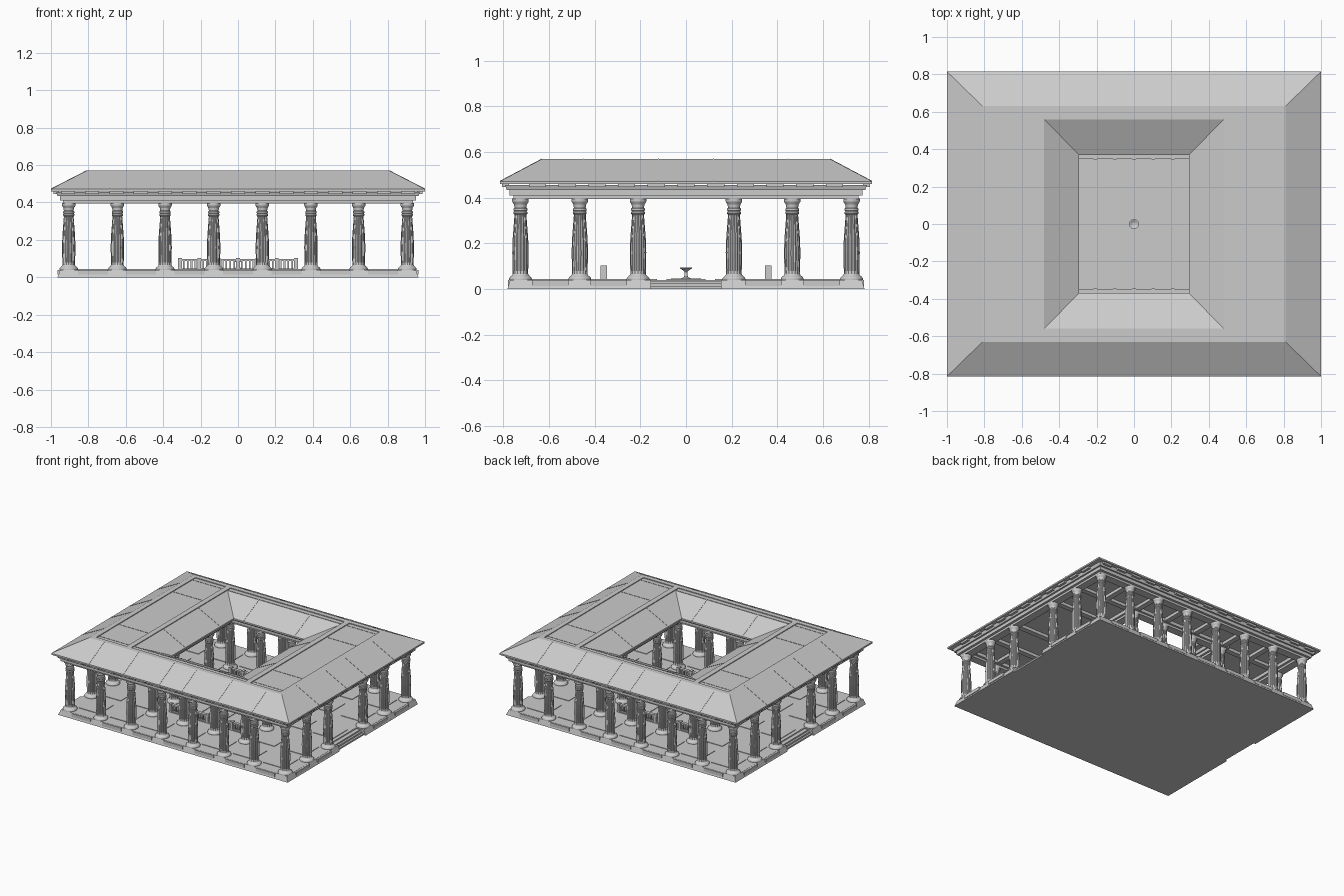
import bpy, bmesh, math
from mathutils import Vector

if "Cube" in bpy.data.objects:
    bpy.data.objects.remove(bpy.data.objects["Cube"])

stone = bpy.data.materials.new("grey_stone")
stone.use_nodes = True
GREY = (0.6, 0.6, 0.6, 1)
stone.diffuse_color = GREY
stone.node_tree.nodes["Principled BSDF"].inputs["Base Color"].default_value = GREY


def finish(bm, name):
    bmesh.ops.recalc_face_normals(bm, faces=bm.faces)
    mesh = bpy.data.meshes.new(name)
    bm.to_mesh(mesh)
    bm.free()
    mesh.materials.append(stone)
    obj = bpy.data.objects.new(name, mesh)
    bpy.context.collection.objects.link(obj)
    return obj


def add_box(bm, x, y, z, sx, sy, sz):
    """Box centred on x, y with its underside at z."""
    verts = bmesh.ops.create_cube(bm, size=1)["verts"]
    for v in verts:
        v.co = Vector((v.co.x * sx + x, v.co.y * sy + y, (v.co.z + 0.5) * sz + z))


def boxes(name, items):
    bm = bmesh.new()
    for item in items:
        add_box(bm, *item)
    return finish(bm, name)


def frame(name, loops):
    """Rectangular ring whose closed cross-section is a list of half sizes and heights."""
    bm = bmesh.new()
    rows = [[bm.verts.new((sx * hx, sy * hy, z))
             for sx, sy in ((1, 1), (-1, 1), (-1, -1), (1, -1))] for hx, hy, z in loops]
    for a, b in zip(rows, rows[1:] + rows[:1]):
        for i in range(4):
            j = (i + 1) % 4
            bm.faces.new((a[i], a[j], b[j], b[i]))
    return finish(bm, name)


def beam_frame(name, hx, hy, half, z0, z1):
    return frame(name, [(hx + half, hy + half, z0), (hx + half, hy + half, z1),
                        (hx - half, hy - half, z1), (hx - half, hy - half, z0)])


def lathe(name, profile, sides, flute=0.0, fluted=()):
    bm = bmesh.new()
    rows = []
    for k, (r, z) in enumerate(profile):
        row = []
        for i in range(sides):
            rad = r * (1 - flute) if k in fluted and i % 2 else r
            a = 2 * math.pi * i / sides
            row.append(bm.verts.new((rad * math.cos(a), rad * math.sin(a), z)))
        rows.append(row)
    for a, b in zip(rows, rows[1:]):
        for i in range(sides):
            j = (i + 1) % sides
            bm.faces.new((a[i], a[j], b[j], b[i]))
    bm.faces.new(rows[0])
    bm.faces.new(rows[-1])
    return finish(bm, name)


# Column grid
XS = [-0.905, -0.645, -0.39, -0.13, 0.13, 0.39, 0.645, 0.905]
YS = [-0.725, -0.465, -0.21, 0.21, 0.465, 0.725]
BAYS_X = [(a + b) / 2 for a, b in zip(XS, XS[1:])]
BAYS_Y = [(a + b) / 2 for a, b in zip(YS, YS[1:])]
FLOOR = 0.04

# Platform, notched on both sides for the steps
bm = bmesh.new()
quarter = [(0.9, 0.155), (0.965, 0.155), (0.965, 0.782)]
outline = quarter + [(-x, y) for x, y in reversed(quarter)]
outline += [(-x, -y) for x, y in outline]
base = bm.faces.new([bm.verts.new((x, y, 0)) for x, y in outline])
top = bmesh.ops.extrude_face_region(bm, geom=[base])["geom"]
for v in top:
    if isinstance(v, bmesh.types.BMVert):
        v.co = Vector((v.co.x * 0.985, v.co.y * 0.985, FLOOR))
finish(bm, "platform")

boxes("side_steps", [(s * (0.89 + d / 2), 0, 0, d, 0.31, h)
                     for s in (-1, 1) for d, h in ((0.03, 0.034), (0.045, 0.024), (0.06, 0.012))])

# Raised panels on the platform edges, between the columns
panels = [(x, s * 0.77, 0.014, 0.16, 0.02, 0.025) for x in BAYS_X for s in (-1, 1)]
panels += [(s * 0.955, y, 0.014, 0.02, 0.16, 0.025)
           for y in BAYS_Y if abs(y) > 0.1 for s in (-1, 1)]
boxes("platform_panels", panels)

# Floor slabs of the courtyard and galleries
slabs = [(x, y, FLOOR, 0.145, 0.145, 0.004) for x in (-0.2, 0, 0.2) for y in (-0.2, 0, 0.2)]
slabs += [(x, y, FLOOR, 0.17, 0.17, 0.004) for x in BAYS_X for y in BAYS_Y
          if abs(x) > 0.4 or abs(y) > 0.5]
boxes("floor_slabs", slabs)

# Fluted columns on the outer edge and round the courtyard
profile = [(0.05, 0.04), (0.05, 0.046), (0.046, 0.053), (0.037, 0.06), (0.034, 0.066),
           (0.034, 0.08), (0.036, 0.16), (0.034, 0.22), (0.026, 0.325),
           (0.03, 0.33), (0.03, 0.338), (0.027, 0.341), (0.03, 0.344), (0.03, 0.352),
           (0.026, 0.356), (0.028, 0.37), (0.036, 0.383), (0.036, 0.396)]
column = lathe("column", profile, 32, 0.09, (5, 6, 7, 8))
spots = [(x, y) for x in XS for y in YS
         if abs(x) > 0.9 or abs(y) > 0.7
         or (abs(x) < 0.4 and abs(y) < 0.5 and (abs(x) > 0.3 or abs(y) > 0.4))]
column.location = (*spots[0], 0)
for x, y in spots[1:]:
    twin = column.copy()
    twin.location = (x, y, 0)
    bpy.context.collection.objects.link(twin)

# Beams on top of the columns
beam_frame("outer_lower_beam", 0.905, 0.725, 0.03, 0.394, 0.412)
beam_frame("outer_beam", 0.905, 0.725, 0.048, 0.41, 0.436)
beam_frame("inner_lower_beam", 0.39, 0.465, 0.03, 0.394, 0.412)
beam_frame("inner_beam", 0.39, 0.465, 0.045, 0.41, 0.436)
frame("cornice", [(0.965, 0.785, 0.434), (0.972, 0.792, 0.456),
                  (0.33, 0.405, 0.456), (0.335, 0.41, 0.434)])
cross = [(s * 0.648, y, 0.412, 0.5, 0.04, 0.026) for s in (-1, 1) for y in YS[1:-1]]
cross += [(x, s * 0.595, 0.412, 0.04, 0.25, 0.026) for s in (-1, 1) for x in XS[1:-1]]
boxes("ceiling_beams", cross)

# Blocks under the eaves
blocks = [(i * 0.13, s * 0.79, 0.446, 0.075, 0.03, 0.017) for i in range(-7, 8) for s in (-1, 1)]
blocks += [(s * 0.972, i * 0.13, 0.446, 0.03, 0.075, 0.017) for i in range(-5, 6) for s in (-1, 1)]
boxes("eave_blocks", blocks)

# Roof with outer slope, sunken flat top and slope down to the courtyard
frame("roof", [(1, 0.815, 0.46), (1, 0.815, 0.472), (0.81, 0.63, 0.57), (0.775, 0.595, 0.57),
               (0.775, 0.595, 0.564), (0.48, 0.56, 0.564), (0.295, 0.37, 0.472),
               (0.295, 0.37, 0.46)])
boxes("roof_curbs", [(s * 0.5, 0, 0.56, 0.04, 1.19, 0.01) for s in (-1, 1)])

# Thin seams between the roof slabs
bm = bmesh.new()


def seam(p, q):
    p, q = Vector(p), Vector(q)
    side = (q - p).cross(Vector((0, 0, 1))).normalized() * 0.002
    lift = Vector((0, 0, 0.002))
    ends = [[bm.verts.new(c + o) for o in (side - lift, side + lift, lift - side, -side - lift)]
            for c in (p, q)]
    a, b = ends
    for i in range(4):
        j = (i + 1) % 4
        bm.faces.new((a[i], a[j], b[j], b[i]))
    bm.faces.new(a)
    bm.faces.new(b)


for s in (-1, 1):
    for t in (-1, 1):
        for x in (0.095, 0.395, 0.685):
            seam((t * x, s * 0.815, 0.472), (t * x, s * 0.63, 0.57))
        for y in (0.12, 0.45):
            seam((s, t * y, 0.472), (s * 0.81, t * y, 0.57))
        seam((t * 0.215, s * 0.56, 0.564), (t * 0.215, s * 0.37, 0.472))
        seam((s * 0.48, t * 0.21, 0.564), (s * 0.295, t * 0.21, 0.472))
        seam((s * 0.52, t * 0.325, 0.564), (s * 0.775, t * 0.325, 0.564))
    seam((-0.775, s * 0.56, 0.564), (0.775, s * 0.56, 0.564))
finish(bm, "roof_seams")

# Balustrades at the front and back of the courtyard
rails = []
for s in (-1, 1):
    y = s * 0.36
    rails += [(0, y, FLOOR, 0.63, 0.03, 0.008), (0, y, 0.088, 0.63, 0.024, 0.01)]
    rails += [(i * 0.1033, y, FLOOR, 0.02, 0.03, 0.064) for i in range(-3, 4)]
    rails += [(i * 0.0207, y, FLOOR, 0.009, 0.012, 0.05) for i in range(-15, 16)]
    rails += [(0, s * 0.32, FLOOR, 0.6, 0.03, 0.003)]
boxes("balustrades", rails)

# Fountain in the middle of the courtyard
lathe("fountain", [(0.065, 0.04), (0.065, 0.047), (0.02, 0.047), (0.008, 0.054), (0.006, 0.075),
                   (0.012, 0.082), (0.026, 0.09), (0.026, 0.094), (0.022, 0.094), (0.008, 0.086)], 24)
